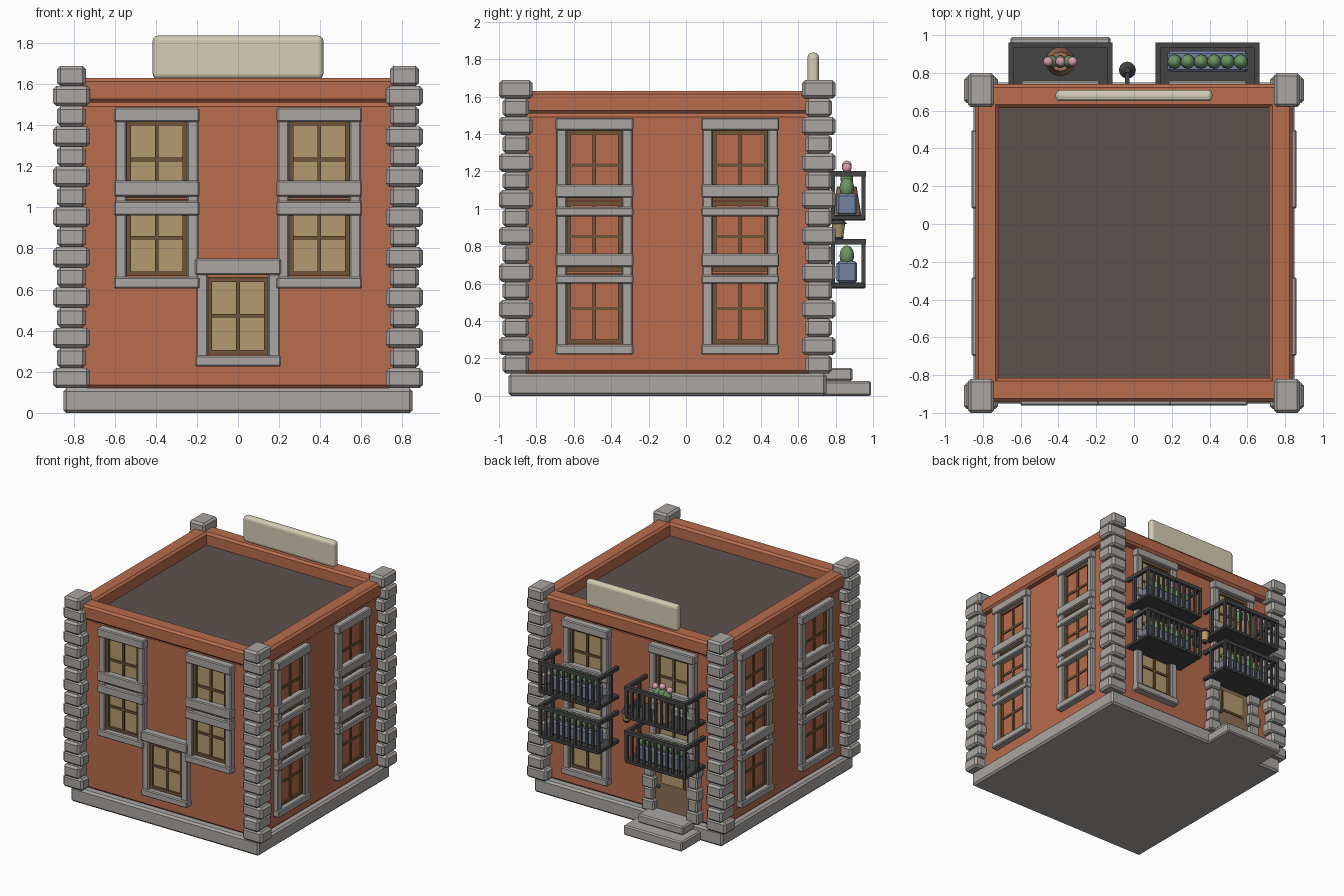
import bpy, bmesh, math
from mathutils import Matrix, Vector

if "Cube" in bpy.data.objects:
    bpy.data.objects.remove(bpy.data.objects["Cube"])

CY = -0.10  # centre of the building block in y


def mat(name, r, g, b):
    m = bpy.data.materials.new(name)
    m.diffuse_color = (r, g, b, 1)
    m.use_nodes = True
    m.node_tree.nodes["Principled BSDF"].inputs["Base Color"].default_value = m.diffuse_color
    return m


BRICK = mat("brick", 0.48, 0.15, 0.075)
STONE = mat("stone", 0.40, 0.38, 0.36)
WOOD = mat("dark_wood", 0.16, 0.09, 0.04)
GLASS = mat("warm_glass", 0.46, 0.33, 0.16)
ROOF = mat("roof_felt", 0.11, 0.085, 0.08)
IRON = mat("iron", 0.06, 0.06, 0.06)
DOOR = mat("door_wood", 0.27, 0.16, 0.09)
CREAM = mat("cream", 0.66, 0.61, 0.46)
BLUE = mat("planter_blue", 0.17, 0.23, 0.36)
GREEN = mat("leaf_green", 0.15, 0.30, 0.13)
PINK = mat("petal_pink", 0.70, 0.35, 0.42)
CLAY = mat("clay", 0.35, 0.17, 0.09)


def finish(name, bm, material, world=None, bevel=0, segments=1):
    me = bpy.data.meshes.new(name)
    bm.to_mesh(me)
    bm.free()
    me.materials.append(material)
    ob = bpy.data.objects.new(name, me)
    bpy.context.collection.objects.link(ob)
    if world is not None:
        ob.matrix_world = world
    if bevel:
        b = ob.modifiers.new("bevel", 'BEVEL')
        b.width, b.segments = bevel, segments
    return ob


def boxes(name, material, items, bevel=0, world=None, segments=1):
    """Boxes given as x0, x1, y0, y1, z0, z1, gathered in one object."""
    bm = bmesh.new()
    for x0, x1, y0, y1, z0, z1 in items:
        m = Matrix.Translation(((x0 + x1) / 2, (y0 + y1) / 2, (z0 + z1) / 2)) @ \
            Matrix.Diagonal((x1 - x0, y1 - y0, z1 - z0, 1))
        bmesh.ops.create_cube(bm, size=1, matrix=m)
    return finish(name, bm, material, world, bevel, segments)


def balls(name, material, centres, radius, stretch=1.0):
    bm = bmesh.new()
    for c in centres:
        m = Matrix.Translation(c) @ Matrix.Diagonal((1, 1, stretch, 1))
        bmesh.ops.create_uvsphere(bm, u_segments=12, v_segments=8, radius=radius, matrix=m)
    for f in bm.faces:
        f.smooth = True
    return finish(name, bm, material)


def cone(name, material, x, y, z0, z1, r0, r1, sides=12):
    bm = bmesh.new()
    bmesh.ops.create_cone(bm, cap_ends=True, segments=sides, radius1=r0, radius2=r1,
                          depth=z1 - z0, matrix=Matrix.Translation((x, y, (z0 + z1) / 2)))
    return finish(name, bm, material)


def face(deg):
    """Frame of one facade; 0 is the front, 90 the right, 180 the back."""
    return Matrix.Translation((0, CY, 0)) @ Matrix.Rotation(math.radians(deg), 4, 'Z')


def windows(name, deg, u, sashes, bars, jamb):
    """Column of windows: sash bottoms, stone bars (z0, z1) and jamb z range."""
    w, h = 0.15, 0.375
    glass, wood = [], []
    for z in sashes:
        glass.append((u - w, u + w, -0.808, -0.79, z, z + h))
        wood += [(u + s - 0.012, u + s + 0.012, -0.826, -0.79, z, z + h)
                 for s in (-w + 0.012, w - 0.012)]
        wood += [(u - w, u + w, -0.825, -0.79, a, a + 0.022) for a in (z, z + h - 0.022)]
        wood.append((u - 0.009, u + 0.009, -0.819, -0.79, z, z + h))
        wood.append((u - w, u + w, -0.818, -0.79, z + h / 2 - 0.009, z + h / 2 + 0.009))
    stone = [(u + s - 0.028, u + s + 0.028, -0.847, -0.79, jamb[0], jamb[1])
             for s in (-0.175, 0.175)]
    stone += [(u - 0.208, u + 0.208, -0.86, -0.79, a, b) for a, b in bars]
    boxes(name + "_glass", GLASS, glass, 0, face(deg))
    boxes(name + "_sash", WOOD, wood, 0, face(deg))
    boxes(name + "_surround", STONE, stone, 0.007, face(deg))


# Plinth, walls, roof and parapet
boxes("plinth", STONE, [(-0.85, 0.85, -0.95, 0.75, 0, 0.12)], 0.015)
boxes("walls", BRICK, [(-0.81, 0.81, -0.90, 0.70, 0.11, 1.515)], 0.025)
boxes("roof", ROOF, [(-0.74, 0.74, -0.83, 0.66, 1.50, 1.53)])
for i in range(4):
    boxes(f"parapet_{i}", BRICK, [(-0.79, 0.79, -0.84, -0.715, 1.51, 1.63)], 0.017, face(90 * i))

# Corner stones, alternately turned
for sx in (-1, 1):
    for sy in (-1, 1):
        stack = []
        cx, cy = 0.81 * sx, CY + 0.81 * sy
        for i in range(16):
            hx, hy = (0.09, 0.07) if i % 2 == 0 else (0.07, 0.09)
            z = 0.12 + i * 0.098
            stack.append((cx - hx, cx + hx, cy - hy, cy + hy, z, z + 0.098))
        boxes("corner_stones", STONE, stack, 0.016)

# Windows
ROWS = (0.28, 0.665, 1.045)
BARS = ((0.22, 0.275), (0.60, 0.645), (0.69, 0.76), (0.96, 1.01), (1.06, 1.13), (1.42, 1.487))
for deg in (90, 270):
    for u in (-0.39, 0.39):
        windows("side_window", deg, u, ROWS, BARS, (0.25, 1.44))
for u in (-0.395, 0.395):
    windows("front_window", 0, u, ROWS[1:],
            ((0.605, 0.66), (0.96, 1.03), (1.053, 1.13), (1.415, 1.485)), (0.63, 1.44))
windows("front_low_window", 0, 0, (0.285,), ((0.225, 0.28), (0.67, 0.75)), (0.25, 0.70))
windows("back_window", 180, -0.39, ROWS, BARS, (0.25, 1.44))
windows("back_window", 180, 0.39, ROWS[1:], BARS[2:], (0.63, 1.44))

# Door, its stone surround and steps at the back
DX = -0.39
boxes("door", DOOR, [(DX - 0.16, DX + 0.16, 0.69, 0.722, 0.14, 0.60)])
boxes("door_frame", WOOD, [(DX - 0.11, DX + 0.11, 0.69, 0.728, 0.36, 0.55)])
boxes("door_pane", GLASS, [(DX - 0.095, DX + 0.095, 0.69, 0.732, 0.375, 0.535)])
balls("door_knob", IRON, [(DX + 0.125, 0.735, 0.34)], 0.015)
blocks = []
for s in (-1, 1):
    for i in range(5):
        h = 0.055 if i % 2 == 0 else 0.042
        c = DX + 0.20 * s
        blocks.append((c - h, c + h, 0.69, 0.755 + h / 4, 0.13 + i * 0.094, 0.224 + i * 0.094))
boxes("door_surround", STONE, blocks, 0.01)
boxes("steps", STONE, [(DX - 0.265, DX + 0.265, 0.70, 0.99, 0, 0.08),
                       (DX - 0.205, DX + 0.205, 0.70, 0.89, 0.08, 0.15)], 0.01)

# Balconies with railings and plants
for bx in (-0.39, 0.39):
    for bz in (0.575, 0.937):
        x0, x1, top = bx - 0.275, bx + 0.275, bz + 0.265
        boxes("balcony_floor", IRON, [(x0, x1, 0.69, 0.96, bz, bz + 0.03)], 0.006)
        rail = [(x0, x1, 0.933, 0.962, top - 0.03, top)]
        for x in (x0, x1 - 0.026):
            rail.append((x, x + 0.026, 0.70, 0.95, top - 0.03, top))
            rail += [(x, x + 0.024, y, y + 0.022, bz + 0.02, top - 0.01) for y in (0.775, 0.937)]
        for i in range(1, 10):
            x = x0 + 0.012 + i * 0.0526
            rail.append((x - 0.009, x + 0.009, 0.939, 0.957, bz + 0.02, top - 0.01))
        boxes("balcony_railing", IRON, rail)
        if bx < 0 and bz > 0.8:
            continue
        boxes("planter", BLUE, [(bx - 0.213, bx + 0.213, 0.805, 0.915, bz + 0.03, bz + 0.145)], 0.012)
        balls("planter_shrubs", GREEN,
              [(bx - 0.175 + i * 0.07, 0.86, bz + 0.175) for i in range(6)], 0.039, 1.4)

# Flower pot on the upper balcony above the door
cone("flower_pot", CLAY, DX, 0.86, 0.965, 1.12, 0.078, 0.052)
FX = (DX - 0.065, DX, DX + 0.065)
balls("flower_leaves", GREEN, [(x * 0.7 + DX * 0.3, 0.86, 1.16) for x in FX], 0.034, 1.7)
balls("flowers", PINK, [(FX[0], 0.86, 1.22), (FX[1], 0.86, 1.232), (FX[2], 0.86, 1.22)], 0.026)

# Wall lamp between the balconies
LX = -0.035
boxes("lamp_bracket", IRON, [(LX - 0.012, LX + 0.012, 0.69, 0.82, 0.93, 0.955),
                             (LX - 0.03, LX + 0.03, 0.69, 0.725, 0.85, 0.97)])
cone("lamp_glass", GLASS, LX, 0.815, 0.85, 0.92, 0.026, 0.036)
cone("lamp_cap", IRON, LX, 0.815, 0.92, 0.96, 0.045, 0.015)
cone("lamp_base", IRON, LX, 0.815, 0.83, 0.85, 0.018, 0.03)

# Blank sign board on the back parapet
boxes("sign_board", CREAM, [(-0.415, 0.415, 0.65, 0.71, 1.625, 1.835)], 0.024, None, 3)
